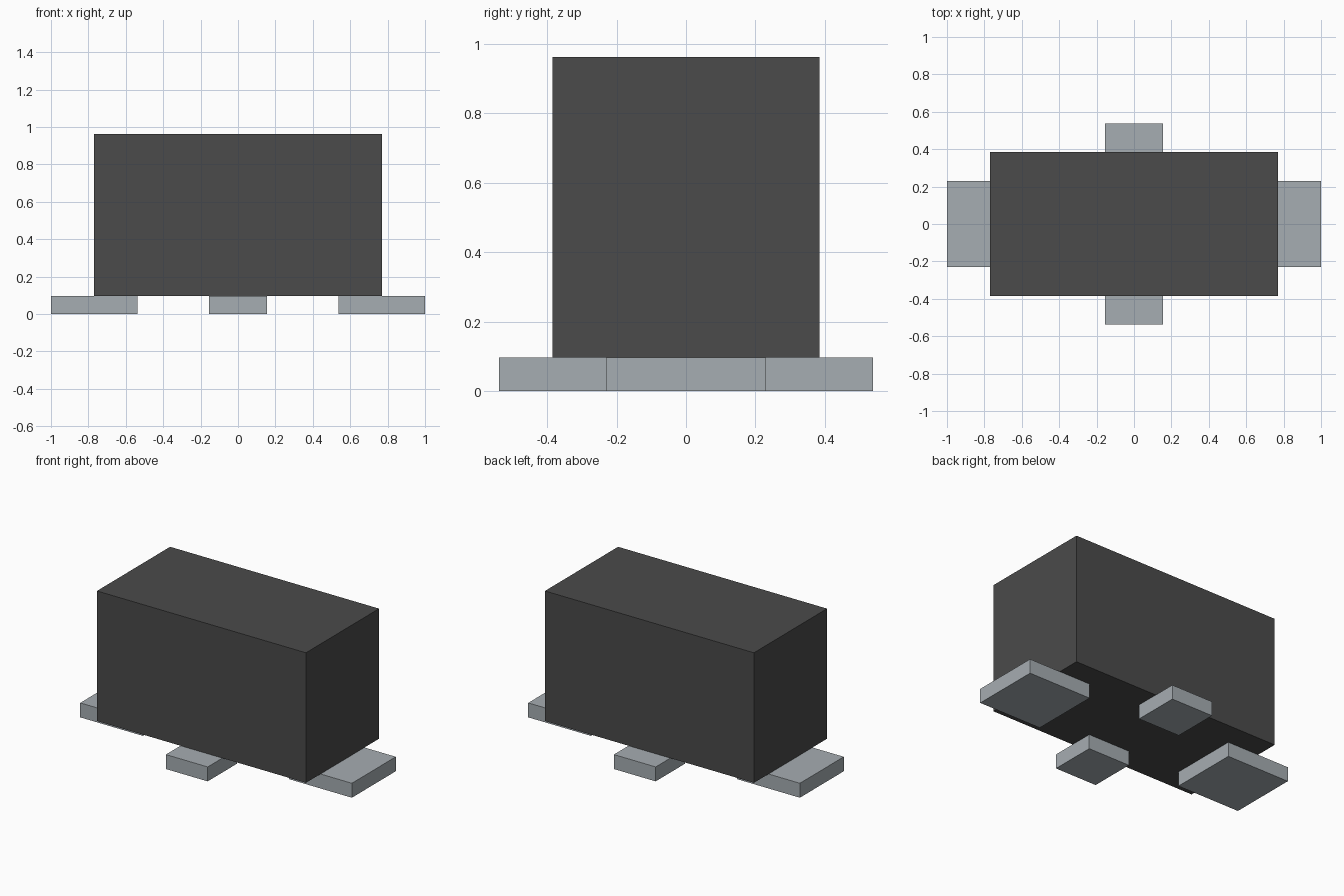
import bpy
import bmesh
from mathutils import Matrix

if "Cube" in bpy.data.objects:
    bpy.data.objects.remove(bpy.data.objects["Cube"], do_unlink=True)

U = 1 / 13  # layout unit: the footprint is 26 units long


def make_material(name, rgb):
    mat = bpy.data.materials.new(name)
    mat.use_nodes = True
    color = (*rgb, 1.0)
    mat.diffuse_color = color
    mat.node_tree.nodes["Principled BSDF"].inputs["Base Color"].default_value = color
    return mat


def box(name, center, size, mat):
    """Flat-shaded box, sized and placed in layout units."""
    mesh = bpy.data.meshes.new(name)
    bm = bmesh.new()
    bmesh.ops.create_cube(bm, size=U, matrix=Matrix.Diagonal((*size, 1)))
    bm.to_mesh(mesh)
    bm.free()
    mesh.materials.append(mat)
    obj = bpy.data.objects.new(name, mesh)
    obj.location = [c * U for c in center]
    bpy.context.collection.objects.link(obj)
    return obj


charcoal = make_material("charcoal", (0.069, 0.069, 0.069))
metal = make_material("light_grey_metal", (0.381, 0.418, 0.445))

PAD_H = 1.25
BODY_H = 11.25

# Main block resting on the pads
box("body", (0, 0, PAD_H + BODY_H / 2), (20, 10, BODY_H), charcoal)

# Wide pads under the two ends
for side, s in (("left", 1), ("right", -1)):
    box(side + "_pad", (10 * s, 0, PAD_H / 2), (6, 6, PAD_H), metal)

# Small pads under the front and back edges
for side, s in (("front", -1), ("back", 1)):
    box(side + "_pad", (0, 5 * s, PAD_H / 2), (4, 4, PAD_H), metal)
